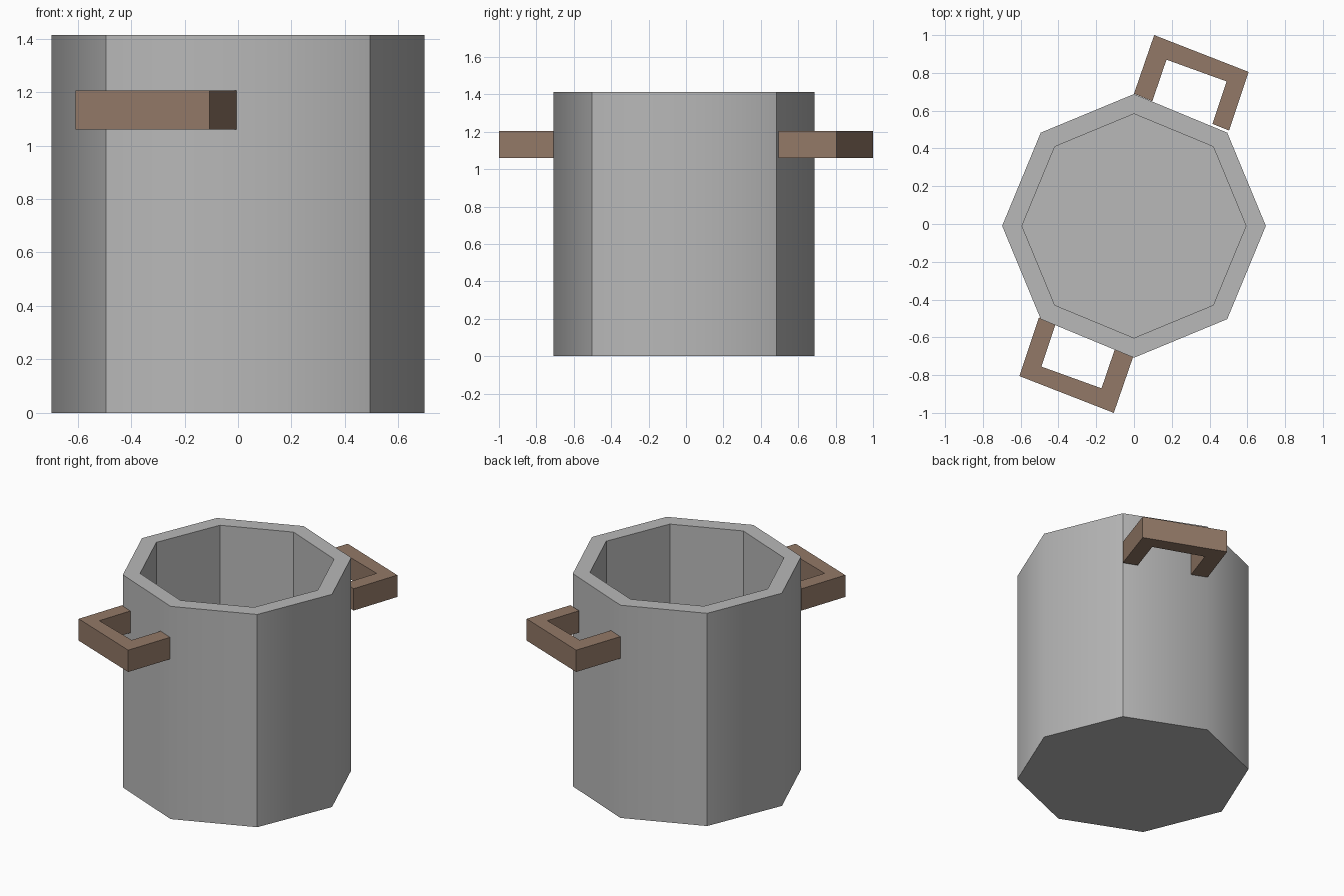
import bpy
import bmesh
from math import cos, sin, tau

cube = bpy.data.objects.get("Cube")
if cube:
    bpy.data.objects.remove(cube, do_unlink=True)


def material(name, rgb):
    mat = bpy.data.materials.new(name)
    mat.use_nodes = True
    color = (*rgb, 1)
    mat.diffuse_color = color
    mat.node_tree.nodes["Principled BSDF"].inputs["Base Color"].default_value = color
    return mat


def finish(bm, name, mat):
    bmesh.ops.recalc_face_normals(bm, faces=bm.faces)
    mesh = bpy.data.meshes.new(name)
    bm.to_mesh(mesh)
    bm.free()
    mesh.materials.append(mat)
    obj = bpy.data.objects.new(name, mesh)
    bpy.context.collection.objects.link(obj)
    return obj


grey = material("grey metal", (0.48, 0.48, 0.48))
brown = material("brown wood", (0.29, 0.19, 0.135))

# Eight-sided pot: outer base, outer rim, inner rim, inner floor
SIDES = 8
CENTRE_Y = -0.01
profile = [(0.698, 0), (0.698, 1.413), (0.593, 1.413), (0.593, 0.1)]

bm = bmesh.new()
rings = []
for radius, z in profile:
    rings.append([bm.verts.new((radius * cos(tau * i / SIDES),
                                CENTRE_Y + radius * sin(tau * i / SIDES), z))
                  for i in range(SIDES)])
for level, (low, high) in enumerate(zip(rings, rings[1:])):
    for i in range(SIDES):
        j = (i + 1) % SIDES
        face = bm.faces.new((low[i], low[j], high[j], high[i]))
        face.smooth = level == 0
bm.faces.new(rings[0])
bm.faces.new(rings[-1])

# Outer walls blend in pairs; every other corner and all rims stay sharp
soft = {frozenset((rings[0][i], rings[1][i])) for i in range(0, SIDES, 2)}
for edge in bm.edges:
    edge.smooth = frozenset(edge.verts) in soft
finish(bm, "pot", grey)

# Square bracket handles on two opposite walls
outline = [(0, 0.69), (0.107, 1.0), (0.607, 0.805), (0.503, 0.495),
           (0.415, 0.53), (0.49, 0.755), (0.172, 0.87), (0.097, 0.65)]
BOTTOM, TOP = 1.06, 1.205


def handle(name, side):
    bm = bmesh.new()
    low, high = [[bm.verts.new((side * x, side * y, z)) for x, y in outline]
                 for z in (BOTTOM, TOP)]
    count = len(outline)
    for i in range(count):
        j = (i + 1) % count
        bm.faces.new((low[i], low[j], high[j], high[i]))
    # Caps as three quads: two legs and the grip
    for ring in (low, high):
        for i in range(3):
            bm.faces.new((ring[i], ring[i + 1], ring[count - 2 - i], ring[count - 1 - i]))
    finish(bm, name, brown)


handle("back_handle", 1)
handle("front_handle", -1)
